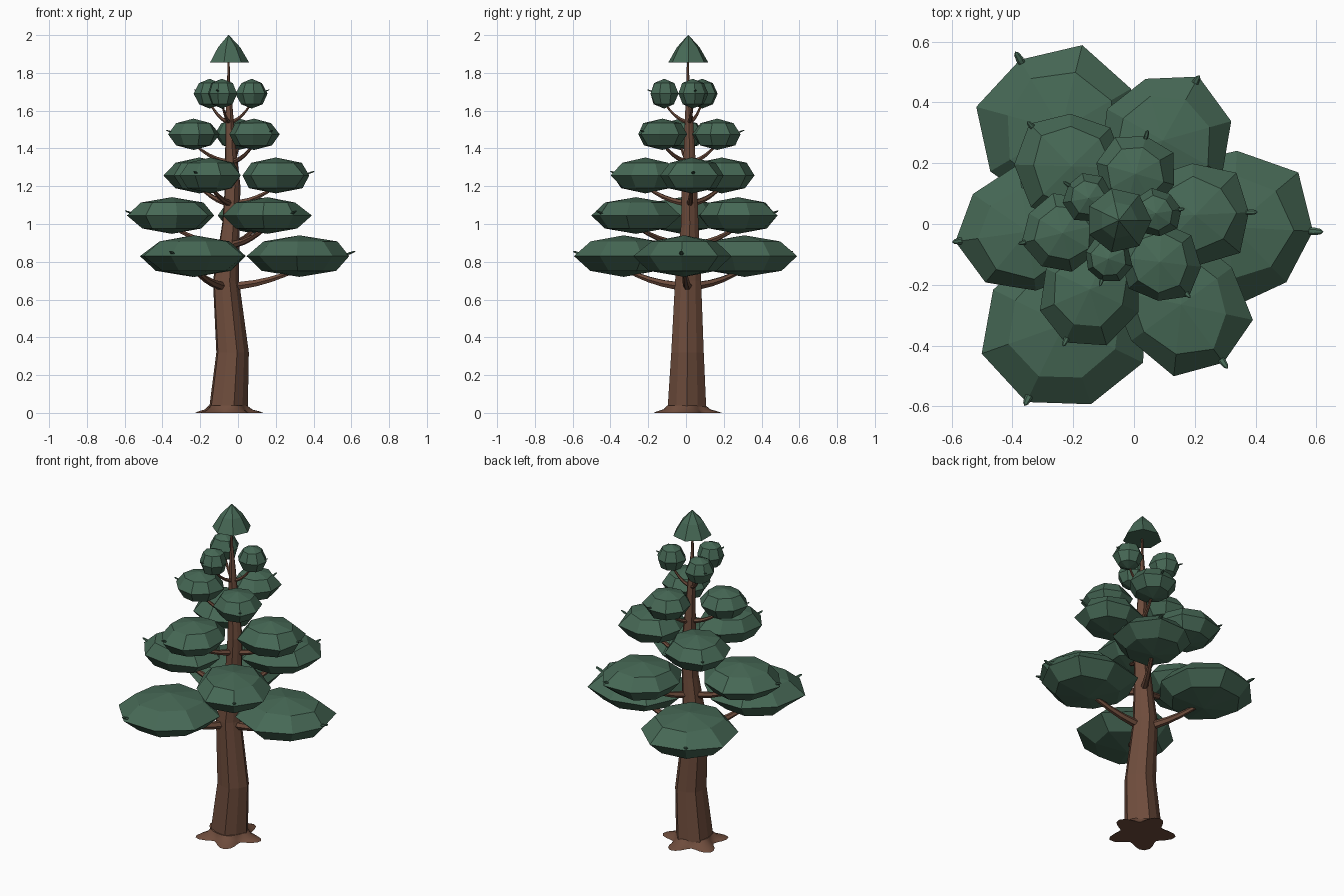
import bpy, bmesh, math, random
from mathutils import Vector, Matrix

if "Cube" in bpy.data.objects:
    bpy.data.objects.remove(bpy.data.objects["Cube"])

random.seed(4)


def material(name, rgb):
    m = bpy.data.materials.new(name)
    m.diffuse_color = (*rgb, 1)
    m.use_nodes = True
    m.node_tree.nodes["Principled BSDF"].inputs["Base Color"].default_value = m.diffuse_color
    return m


BARK = material("bark", (0.155, 0.072, 0.045))
LEAF = material("needles", (0.062, 0.14, 0.092))


def finish(name, bm, mat):
    bmesh.ops.recalc_face_normals(bm, faces=bm.faces)
    me = bpy.data.meshes.new(name)
    bm.to_mesh(me)
    bm.free()
    me.materials.append(mat)
    ob = bpy.data.objects.new(name, me)
    bpy.context.collection.objects.link(ob)
    return ob


def loft(bm, rings):
    """Skin a list of closed point rings and cap both ends."""
    vs = [[bm.verts.new(p) for p in r] for r in rings]
    n = len(vs[0])
    for a, b in zip(vs, vs[1:]):
        for i in range(n):
            j = (i + 1) % n
            bm.faces.new((a[i], a[j], b[j], b[i]))
    bm.faces.new(vs[0])
    bm.faces.new(vs[-1])


def flat_ring(c, n, radius):
    """Horizontal ring; radius is a function of the angle."""
    out = []
    for i in range(n):
        a = 2 * math.pi * i / n
        r = radius(a)
        out.append(Vector(c) + Vector((r * math.cos(a), r * math.sin(a), 0)))
    return out


# Trunk: bent, tapering, with shallow bark ridges (x, y, z, radius)
AXIS = [(-.057, .005, 0, .108), (-.055, .005, .03, .102), (-.033, .008, .32, .086),
        (-.067, .011, .70, .069), (-.04, .02, 1.0, .046), (-.03, .018, 1.2, .041),
        (-.04, .018, 1.4, .029), (-.047, .015, 1.6, .019), (-.05, .01, 1.76, .008),
        (-.05, .01, 1.87, .005)]
bm = bmesh.new()
loft(bm, [flat_ring((x, y, z), 10, lambda a: r * (1 + .05 * math.cos(5 * a)))
          for x, y, z, r in AXIS])
finish("trunk", bm, BARK)

# Root flare: five soft lobes on the ground
bm = bmesh.new()
ph = math.radians(225)
loft(bm, [flat_ring((-.055, 0, z), 40, lambda a: r + k * math.cos(5 * (a - ph)))
          for z, r, k in [(0, .155, .036), (.008, .142, .028), (.018, .118, .014), (.04, .1, .003)]])
root = finish("root_flare", bm, BARK)
for p in root.data.polygons:
    p.use_smooth = len(p.vertices) == 4


def axis_at(z):
    for a, b in zip(AXIS, AXIS[1:]):
        if a[2] <= z <= b[2]:
            t = (z - a[2]) / (b[2] - a[2])
            return Vector(a[:3]).lerp(Vector(b[:3]), t)


def branch(name, start, end, r0):
    """Upward curving, tapering limb from the trunk into a pad."""
    d = end - start
    side = Vector((-d.y, d.x, 0)).normalized()
    rings = []
    for k in range(6):
        t = k / 5
        c = Vector((start.x + d.x * t, start.y + d.y * t, start.z + d.z * t ** 1.9))
        tan = Vector((d.x, d.y, d.z * 1.9 * t ** .9)).normalized()
        up = side.cross(tan)
        r = r0 * (1 - .6 * t)
        rings.append([c + r * (side * math.cos(q * math.pi / 3) + up * math.sin(q * math.pi / 3))
                      for q in range(6)])
    bm = bmesh.new()
    loft(bm, rings)
    finish(name, bm, BARK)


def pad(name, c, ang, rx, ry, rz):
    """Faceted, slightly irregular needle cushion."""
    bm = bmesh.new()
    bmesh.ops.create_uvsphere(bm, u_segments=8, v_segments=4, radius=1)
    for v in bm.verts:
        k = 1 + random.uniform(-.07, .07)
        v.co.x *= k
        v.co.y *= k
    bmesh.ops.transform(bm, verts=bm.verts, matrix=Matrix.Translation(c)
                        @ Matrix.Rotation(ang, 4, 'Z') @ Matrix.Diagonal((rx, ry, rz, 1)))
    finish(name, bm, LEAF)


def sprig(name, c, ang, s):
    """Small pointed leaf on the outer end of a pad."""
    bm = bmesh.new()
    bmesh.ops.create_uvsphere(bm, u_segments=6, v_segments=4, radius=1)
    bmesh.ops.transform(bm, verts=bm.verts, matrix=Matrix.Translation(c)
                        @ Matrix.Rotation(ang, 4, 'Z') @ Matrix.Rotation(-.35, 4, 'Y')
                        @ Matrix.Diagonal((s, s * .38, s * .2, 1))
                        @ Matrix.Rotation(math.pi / 2, 4, 'Y'))
    finish(name, bm, LEAF)


# Tiers: pad z, half height, branch start z, branch radius, sprig size,
# then pads as (x, y, radial radius, sideways radius)
TIERS = [
    (.83, .11, .67, .026, .034, [(.325, -.01, .275, .255), (-.24, .31, .275, .27), (-.23, -.33, .275, .27)]),
    (1.045, .097, .89, .022, .03, [(-.35, -.025, .23, .21), (.095, .275, .225, .225), (.155, -.265, .24, .215)]),
    (1.257, .095, 1.11, .019, .025, [(.2, .03, .19, .175), (-.205, .19, .19, .18), (-.145, -.215, .19, .17)]),
    (1.475, .083, 1.33, .015, .021, [(-.235, -.03, .135, .13), (.005, .165, .135, .135), (.085, -.125, .14, .13)]),
    (1.69, .079, 1.54, .012, .018, [(-.15, .085, .085, .08), (.072, .035, .082, .08), (-.085, -.115, .08, .08)]),
]
for t, (z, h, bz, br, ss, pads) in enumerate(TIERS, 1):
    start = axis_at(bz)
    for i, (x, y, rx, ry) in enumerate(pads, 1):
        c = Vector((x, y, z))
        out = Vector((x - start.x, y - start.y, 0)).normalized()
        ang = math.atan2(out.y, out.x)
        tag = f"{t}_{i}"
        pad("needle_pad_" + tag, c, ang, rx, ry, h)
        branch("branch_" + tag, start, c - Vector((0, 0, h * .6)), br)
        sprig("sprig_" + tag, c + out * rx * .97 + Vector((0, 0, .015)), ang, ss)

# Crown cap: faceted dome at the very top
bm = bmesh.new()
loft(bm, [flat_ring((-.05, .012, z), 7, lambda a: r)
          for z, r in [(1.856, .108), (1.935, .062), (1.9999, .002)]])
finish("crown_cap", bm, LEAF)
